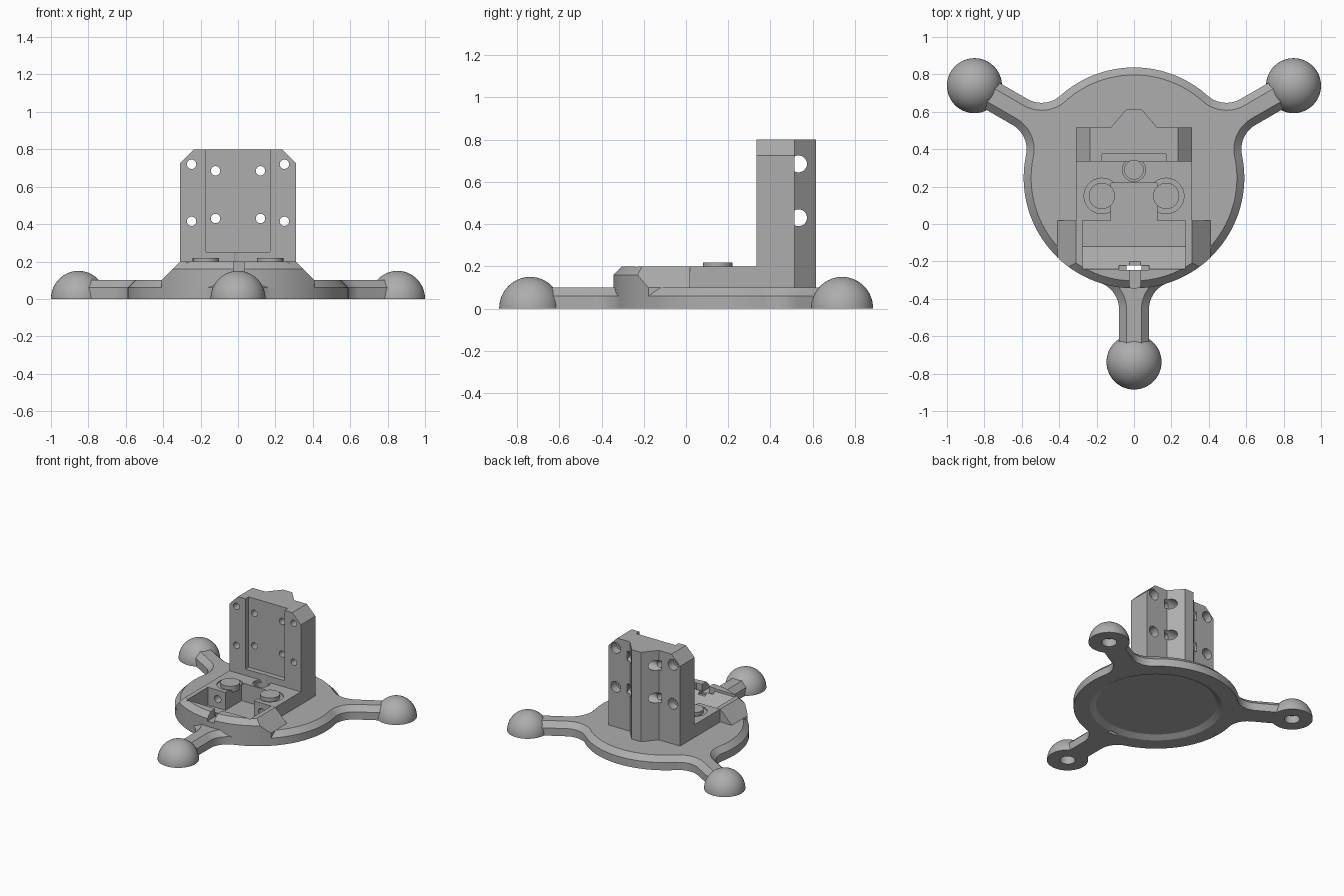
import bpy, bmesh
from math import sin, cos, pi, sqrt, atan2, radians
from mathutils import Vector

cube = bpy.data.objects.get("Cube")
if cube:
    bpy.data.objects.remove(cube, do_unlink=True)

grey = bpy.data.materials.new("plain grey")
grey.use_nodes = True
COLOUR = (0.42, 0.42, 0.42, 1)
grey.diffuse_color = COLOUR
grey.node_tree.nodes["Principled BSDF"].inputs["Base Color"].default_value = COLOUR

CY = 0.247        # centre of the round plate in y
R = 0.59          # plate radius
REACH = 0.985     # plate centre to foot centre
ARMS = [radians(a) for a in (30, 150, 270)]


def finish(bm, name):
    bmesh.ops.recalc_face_normals(bm, faces=bm.faces)
    mesh = bpy.data.meshes.new(name)
    bm.to_mesh(mesh)
    bm.free()
    mesh.materials.append(grey)
    ob = bpy.data.objects.new(name, mesh)
    bpy.context.collection.objects.link(ob)
    return ob


def loft(name, loops):
    """Closed solid through matching loops of points."""
    bm = bmesh.new()
    rings = [[bm.verts.new(p) for p in loop] for loop in loops]
    n = len(rings[0])
    for a, b in zip(rings, rings[1:]):
        for i in range(n):
            j = (i + 1) % n
            bm.faces.new((a[i], a[j], b[j], b[i]))
    bm.faces.new(rings[0])
    bm.faces.new(rings[-1])
    return finish(bm, name)


def prism(name, pts, axis, lo, hi):
    """Extrude a 2D outline along x, y or z."""
    place = {"x": lambda p, t: (t, p[0], p[1]),
             "y": lambda p, t: (p[0], t, p[1]),
             "z": lambda p, t: (p[0], p[1], t)}[axis]
    return loft(name, [[place(p, t) for p in pts] for t in (lo, hi)])


def box(name, x0, x1, y0, y1, z0, z1):
    return prism(name, [(x0, y0), (x1, y0), (x1, y1), (x0, y1)], "z", z0, z1)


def rod(name, axis, a, b, r, lo, hi, n=32):
    pts = [(a + r * cos(2 * pi * i / n), b + r * sin(2 * pi * i / n)) for i in range(n)]
    return prism(name, pts, axis, lo, hi)


def lathe(name, profile, x, y, steps=64):
    bm = bmesh.new()
    vs = [bm.verts.new((r, 0, z)) for r, z in profile]
    es = [bm.edges.new(e) for e in zip(vs, vs[1:])]
    bmesh.ops.spin(bm, geom=vs + es, cent=(0, 0, 0), axis=(0, 0, 1),
                   angle=2 * pi, steps=steps)
    bmesh.ops.remove_doubles(bm, verts=bm.verts, dist=1e-5)
    bmesh.ops.translate(bm, verts=bm.verts, vec=(x, y, 0))
    return finish(bm, name)


def carve(targets, tool, operation="DIFFERENCE"):
    for ob in targets:
        mod = ob.modifiers.new("carve", "BOOLEAN")
        mod.operation = operation
        mod.solver = "EXACT"
        mod.object = tool
        bpy.context.view_layer.objects.active = ob
        bpy.ops.object.modifier_apply(modifier=mod.name)
    bpy.data.objects.remove(tool, do_unlink=True)


def plate_outline(inset, z):
    """Disc with three arms joined by tangent fillets, offset inwards."""
    r, h, f = R - inset, 0.08 - inset, 0.15 + inset
    v = h + f
    u = sqrt((r + f) ** 2 - v * v)
    touch = atan2(v, u)
    end = REACH - 0.09
    pts = []
    for arm in ARMS:
        fillet = [(u + f * cos(a), v + f * sin(a)) for a in
                  [touch + pi + (pi / 2 - touch) * i / 12 for i in range(13)]]
        side = fillet + [(end, h)]
        local = [(p, -q) for p, q in side] + side[::-1]
        sweep = 2 * pi / 3 - 2 * touch
        local += [(r * cos(touch + sweep * i / 24), r * sin(touch + sweep * i / 24))
                  for i in range(1, 24)]
        pts += [(p * cos(arm) - q * sin(arm), CY + p * sin(arm) + q * cos(arm), z)
                for p, q in local]
    return pts


# Chamfered plate with arms, shallow round recess below
base = loft("base_plate", [plate_outline(0, 0), plate_outline(0, 0.06),
                           plate_outline(0.04, 0.1)])
carve([base], lathe("cutter", [(0, -0.01), (0.49, -0.01), (0.43, 0.025), (0, 0.025)], 0, CY))

# Rounded front housing with sloping sides
front = lathe("front_housing", [(0, 0.06), (0.591, 0.06), (0.591, 0.16), (0.551, 0.2),
                                (0, 0.2)], 0, CY, 96)
carve([front], prism("cutter", [(-0.41, 0.05), (0.41, 0.05), (0.41, 0.1), (0.3, 0.21),
                                (-0.3, 0.21), (-0.41, 0.1)], "y", -0.5, 0.019), "INTERSECT")

# Raised platform in front of the wall
platform = box("platform", -0.31, 0.31, 0.02, 0.34, 0.09, 0.2)

# Front pocket with ramp, notch between the blocks, cable slots
body = [base, front, platform]
carve(body[:2], prism("cutter", [(-0.12, 0.06), (0.02, 0.06), (0.02, 0.3), (-0.24, 0.3),
                                 (-0.24, 0.18)], "x", -0.275, 0.275))
carve(body, box("cutter", -0.123, 0.123, 0.0, 0.22, 0.06, 0.3))
carve([front], box("cutter", -0.025, 0.035, -0.4, -0.19, 0.14, 0.3))
carve(body[:2], box("cutter", -0.08, 0.08, -0.246, -0.222, 0.15, 0.3))
carve(body[:2], box("cutter", -0.04, 0.04, -0.246, -0.222, -0.1, 0.3))

# Upright wall with a ridge behind and clipped top corners
wall = prism("back_wall", [(-0.31, 0.335), (0.31, 0.335), (0.31, 0.515), (0.125, 0.515),
                           (0.04, 0.615), (-0.04, 0.615), (-0.125, 0.515), (-0.31, 0.515)],
             "z", 0.09, 0.8)
carve([wall], prism("cutter", [(-0.31, 0), (0.31, 0), (0.31, 0.725), (0.235, 0.8),
                               (0.235, 0.9), (-0.235, 0.9), (-0.235, 0.8), (-0.31, 0.725)],
                    "y", 0, 1), "INTERSECT")
carve([wall], box("cutter", -0.17, 0.17, 0.3, 0.375, 0.25, 0.9))

# Screw holes in the wall, counterbored at the back
for side in (-1, 1):
    for z in (0.415, 0.72):
        carve([wall], rod("cutter", "y", side * 0.248, z, 0.025, 0.2, 0.8))
        carve([wall], rod("cutter", "y", side * 0.248, z, 0.042, 0.45, 0.8))
    for z in (0.43, 0.685):
        carve([wall], rod("cutter", "y", side * 0.12, z, 0.025, 0.2, 0.8))
for z in (0.43, 0.685):
    carve([wall], rod("cutter", "x", 0.533, z, 0.04, -0.15, 0.15))

# Vertical screw hole at the foot of the wall
carve([platform, wall], rod("cutter", "z", 0, 0.29, 0.05, 0.12, 0.25))
carve([platform], rod("cutter", "z", 0, 0.29, 0.062, 0.185, 0.25))

# Round discs set in the platform, and holes in the block fronts
for side, label in ((1, "left"), (-1, "right")):
    carve([platform], rod("cutter", "y", side * 0.19, 0.13, 0.028, -0.1, 0.1))
    carve([platform], rod("cutter", "z", side * 0.172, 0.15, 0.095, 0.19, 0.3, 48))
    rod(label + "_disc", "z", side * 0.172, 0.15, 0.07, 0.17, 0.218, 48)

# Domed feet with a blind hole underneath
dome = [(0.147 * cos(pi / 2 * i / 16), 0.15 * sin(pi / 2 * i / 16)) for i in range(17)]
for arm, label in zip(ARMS, ("back_left", "back_right", "front")):
    lathe(label + "_foot", [(0, 0.06), (0.055, 0.06), (0.055, 0)] + dome,
          REACH * cos(arm), CY + REACH * sin(arm))

# Smooth round surfaces, keep hard edges
bpy.ops.object.select_all(action="DESELECT")
for ob in bpy.context.collection.objects:
    if ob.type == "MESH" and grey.name in ob.data.materials:
        ob.select_set(True)
        bpy.context.view_layer.objects.active = ob
bpy.ops.object.shade_smooth_by_angle(angle=radians(28))
